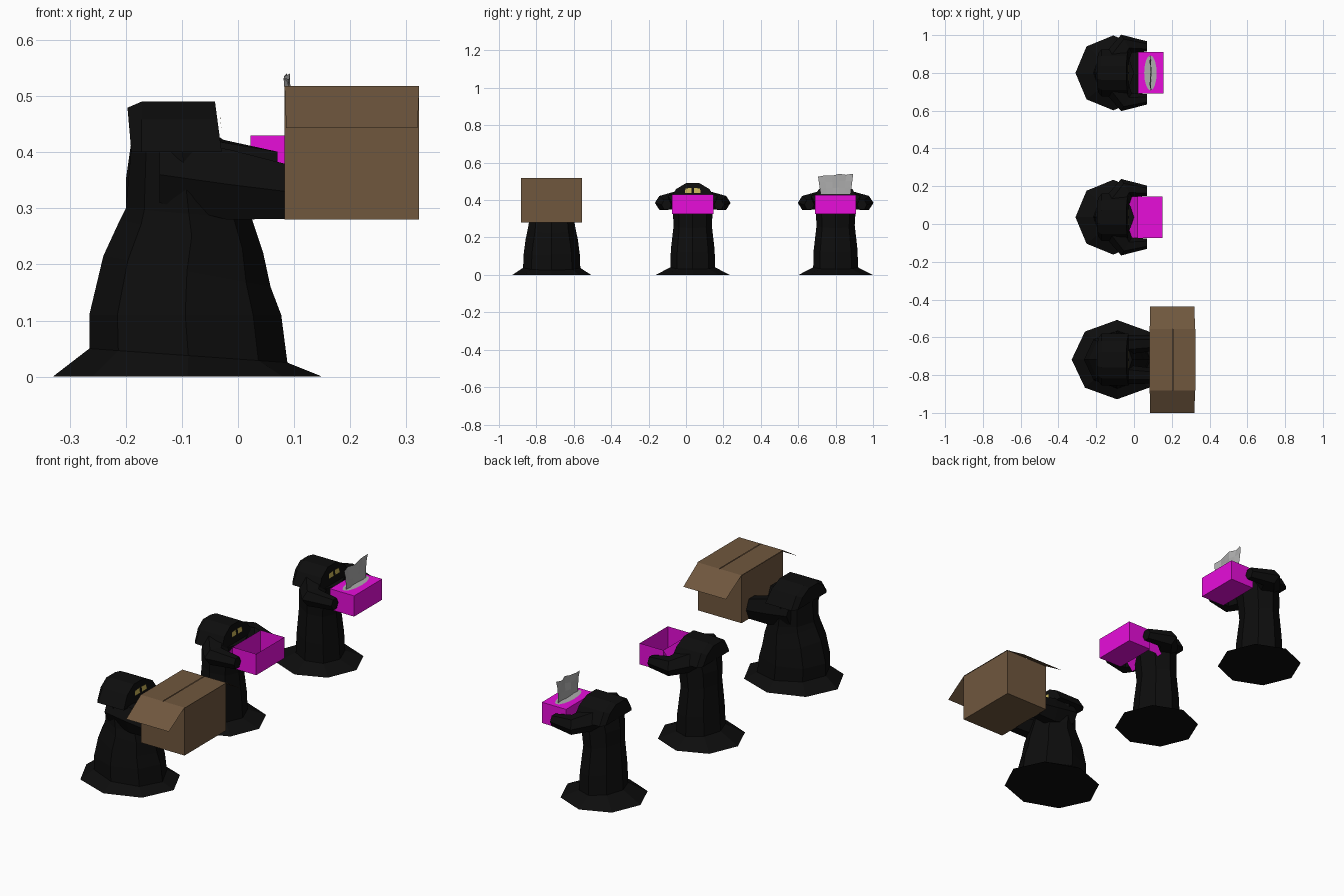
import bpy, bmesh
from math import cos, sin, pi
from mathutils import Vector

if "Cube" in bpy.data.objects:
    bpy.data.objects.remove(bpy.data.objects["Cube"])


def material(name, rgb):
    m = bpy.data.materials.new(name)
    m.diffuse_color = (*rgb, 1)
    m.use_nodes = True
    m.node_tree.nodes["Principled BSDF"].inputs["Base Color"].default_value = m.diffuse_color
    return m


BLACK = material("black_cloth", (0.004, 0.004, 0.004))
BROWN = material("cardboard", (0.16, 0.095, 0.048))
PINK = material("magenta", (0.80, 0.004, 0.70))
GREY = material("tissue_grey", (0.42, 0.42, 0.42))
YELLOW = material("eye_yellow", (0.58, 0.46, 0.10))


def make(name, verts, faces, mat, y=0, mirror=False):
    me = bpy.data.meshes.new(name)
    me.from_pydata(verts, [], faces)
    bm = bmesh.new()
    bm.from_mesh(me)
    bmesh.ops.recalc_face_normals(bm, faces=bm.faces)
    bm.to_mesh(me)
    bm.free()
    ob = bpy.data.objects.new(name, me)
    ob.location.y = y
    me.materials.append(mat)
    bpy.context.collection.objects.link(ob)
    if mirror:
        mod = ob.modifiers.new("mirror", 'MIRROR')
        mod.use_axis = (False, True, False)
        mod.use_mirror_merge = False
    return ob


def loft(name, rings, mat, y, mirror=False):
    n = len(rings[0])
    verts = [p for r in rings for p in r]
    faces = [(k * n + i, k * n + (i + 1) % n, (k + 1) * n + (i + 1) % n, (k + 1) * n + i)
             for k in range(len(rings) - 1) for i in range(n)]
    faces += [tuple(range(n))[::-1], tuple(range(len(verts) - n, len(verts)))]
    return make(name, verts, faces, mat, y, mirror)


def robe_ring(zb, zf, xb, xf, ry):
    # octagon between back and front x, tilted from zb to zf
    out = []
    for i in range(8):
        a = i * pi / 4
        t = (cos(a) + 1) / 2
        out.append((xb + (xf - xb) * t, ry * sin(a), zb + (zf - zb) * t))
    return out


def sleeve_ring(c, d, w, h):
    c, d = Vector(c), Vector((*d, 0)).normalized()
    side = Vector((-d.y, d.x, 0))
    return [tuple(c + side * w * cos(i * pi / 3) + Vector((0, 0, h * sin(i * pi / 3) / 0.866)))
            for i in range(6)]


def hood_ring(x, k, top, lean):
    half = [(0.125, 0.40), (0.09, 0.458), (0.037, 0.49)]
    pts = half + [(-a, b) for a, b in reversed(half)]
    return [(x + lean * (0.49 - z) / 0.09, a * k, 0.40 + (z - 0.40) * top) for a, z in pts]


def figure(tag, y, robe, sleeve, wide):
    loft(tag + "_robe", [robe_ring(*r) for r in robe], BLACK, y)
    loft(tag + "_hood", [hood_ring(-0.197, 0.82 * wide, 0.88, 0.007),
                         hood_ring(-0.172, wide, 1, 0),
                         hood_ring(-0.041, wide, 1, 0.012)], BLACK, y)
    loft(tag + "_sleeves", [sleeve_ring(*s) for s in sleeve], BLACK, y, True)
    a, b = 0.006 * wide, 0.043 * wide
    make(tag + "_eyes", [(-0.029, a, 0.437), (-0.029, b, 0.437), (-0.032, b * 0.9, 0.462), (-0.032, a, 0.465)],
         [(0, 1, 2, 3)], YELLOW, y, True)


def open_box(name, x0, x1, y0, y1, z0, z1, mat, closed=False):
    v = [(x, yy, z) for z in (z0, z1) for x, yy in ((x0, y0), (x1, y0), (x1, y1), (x0, y1))]
    f = [(3, 2, 1, 0)] + [(i, (i + 1) % 4, (i + 1) % 4 + 4, i + 4) for i in range(4)]
    return make(name, v, f + ([(4, 5, 6, 7)] if closed else []), mat)


# Robes: rings as back z, front z, back x, front x, half width
slim = [(0, 0, -.31, .09, .198), (.05, .03, -.215, 0, .12), (.15, .12, -.21, -.005, .117),
        (.28, .25, -.20, -.02, .102), (.35, .34, -.20, -.01, .107), (.42, .40, -.19, 0, .115)]
stout = [(0, 0, -.33, .15, .21), (.05, .025, -.265, .088, .153), (.11, .11, -.265, .077, .15),
         (.215, .16, -.24, .058, .14), (.28, .22, -.21, .045, .127), (.30, .28, -.20, .025, .12),
         (.41, .40, -.19, -.01, .118)]
# Sleeves: centre, direction, half width, half height
bent = [((-.11, .05, .405), (0.3, 1), .075, .05), ((-.04, .155, .385), (.85, .5), .055, .037),
        ((.07, .14, .375), (1, 0), .027, .026)]
straight = [((-.14, .075, .36), (1, 0), .055, .05), ((-.02, .08, .343), (1, 0), .05, .063),
            ((.085, .085, .33), (1, 0), .042, .049)]

YA, YB, YC = -0.718, 0.036, 0.8
figure("carton_bearer", YA, stout, straight, 1.1)
figure("open_box_bearer", YB, slim, bent, 1)
figure("tissue_bearer", YC, slim, bent, 1)

# Carton with a seamed top and drooping end flaps
open_box("carton", 0.083, 0.323, YA - .163, YA + .163, 0.28, 0.517, BROWN)
for side, xa, xb in (("back", .083, .203), ("front", .206, .326)):
    make("carton_top_" + side, [(xa, -.163, .518), (xb, -.163, .518), (xb, .163, .518), (xa, .163, .518)],
         [(0, 1, 2, 3)], BROWN, YA)
make("carton_end_flaps", [(.083, .163, .518), (.323, .163, .518), (.32, .282, .443), (.086, .282, .443)],
     [(0, 1, 2, 3)], BROWN, YA, True)

# Open pink box with its lid folded back
open_box("open_box", 0.022, 0.152, YB - .11, YB + .11, 0.325, 0.43, PINK)
make("open_box_lid", [(.022, -.11, .43), (.022, .11, .43), (-.05, .11, .325), (-.05, -.11, .325)],
     [(0, 1, 2, 3)], PINK, YB)

# Tissue box, oval opening and wavy tissue
open_box("tissue_box", 0.022, 0.155, YC - .11, YC + .11, 0.325, 0.428, PINK, True)
make("tissue_opening", [(.087 + .033 * cos(i * pi / 8), .093 * sin(i * pi / 8), .430) for i in range(16)],
     [tuple(range(16))], GREY, YC)
top = [.525, .532, .530, .540, .535, .541]
verts = []
for r in range(4):
    for c in range(6):
        t = r / 3
        verts.append((.088 + .007 * sin(c * 1.9 + r) * (0.4 + t * .6),
                      (c / 2.5 - 1) * (.08 + .014 * t),
                      .43 + (top[c] - .43) * t))
make("tissue", verts, [(r * 6 + c, r * 6 + c + 1, r * 6 + c + 7, r * 6 + c + 6)
                       for r in range(3) for c in range(5)], GREY, YC)
